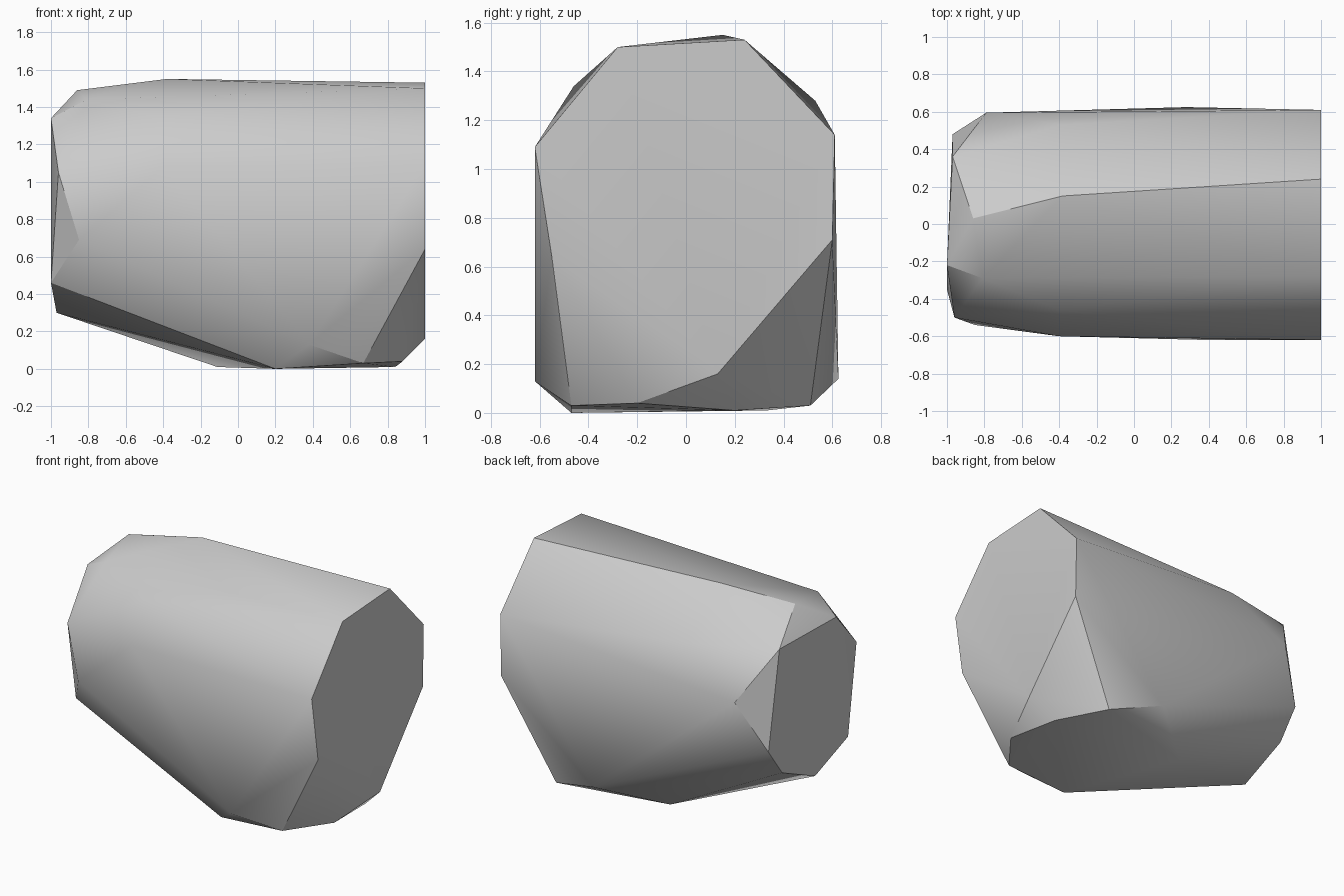
import bpy
import bmesh
from math import radians

cube = bpy.data.objects.get("Cube")
if cube:
    bpy.data.objects.remove(cube, do_unlink=True)


def make_material(name, value):
    material = bpy.data.materials.new(name)
    material.use_nodes = True
    colour = (value, value, value, 1)
    material.diffuse_color = colour
    shader = next(n for n in material.node_tree.nodes if n.type == "BSDF_PRINCIPLED")
    shader.inputs["Base Color"].default_value = colour
    return material


# Large flat end, a ring of corners lying in one plane
flat_end = [(1, y, z) for y, z in (
    (-.28, 1.5), (.24, 1.53), (.61, 1.14), (.6, .71),
    (.13, .16), (-.55, .64), (-.62, 1.09))]

# Small tapered end
small_end = [
    (-1, -.22, 1.34), (-.96, -.5, 1.05), (-1, -.35, .46), (-.97, -.03, .3),
    (-.97, .33, .46), (-.97, .48, .66), (-.97, .36, 1.33)]

# Shoulder and ridge corners between the ends
shoulder = [
    (-.38, .15, 1.55), (-.86, .03, 1.49), (-.4, -.46, 1.34), (-.81, -.29, 1.44),
    (-.4, -.6, 1.08), (-.85, -.54, .69), (-.39, .53, 1.28), (-.79, .595, 1)]

# Underside corners
underside = [
    (.38, -.62, .13), (.67, -.47, .03), (.2, -.47, 0), (.88, -.2, .04),
    (.84, .2, .01), (.64, .51, .03), (.28, .625, .14), (-.11, .33, .01)]

# Wrap all corners in one faceted convex skin
bm = bmesh.new()
for corner in flat_end + small_end + shoulder + underside:
    bm.verts.new(corner)
bmesh.ops.convex_hull(bm, input=bm.verts[:])
loose = [v for v in bm.verts if not v.link_faces]
bmesh.ops.delete(bm, geom=loose, context="VERTS")
bmesh.ops.dissolve_limit(bm, angle_limit=radians(1), verts=bm.verts[:], edges=bm.edges[:])
bmesh.ops.recalc_face_normals(bm, faces=bm.faces[:])

mesh = bpy.data.meshes.new("faceted_block")
bm.to_mesh(mesh)
bm.free()
mesh.materials.append(make_material("light_grey", .6))

block = bpy.data.objects.new("faceted_block", mesh)
bpy.context.collection.objects.link(block)

# Soft shading across shallow facets, crisp along the strong edges
bpy.ops.object.select_all(action="DESELECT")
block.select_set(True)
bpy.context.view_layer.objects.active = block
bpy.ops.object.shade_smooth_by_angle(angle=radians(30))
